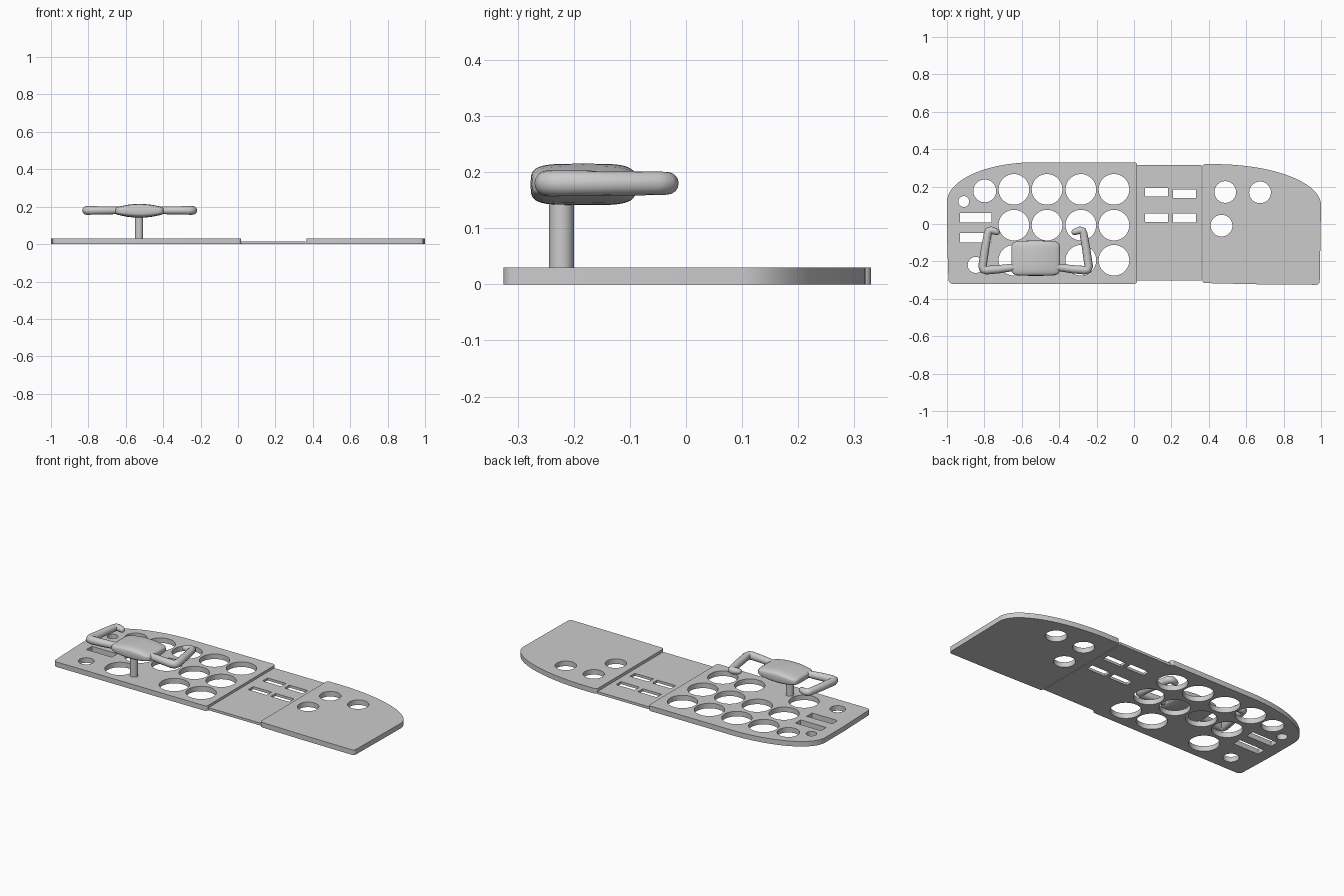
import bpy, bmesh, math
from math import sin, cos, pi

if "Cube" in bpy.data.objects:
    bpy.data.objects.remove(bpy.data.objects["Cube"])

CX = -0.526          # centre of the control yoke


def smooth(ob, angle=35):
    bpy.ops.object.select_all(action='DESELECT')
    ob.select_set(True)
    bpy.context.view_layer.objects.active = ob
    if ob.type == 'CURVE':
        bpy.ops.object.convert(target='MESH')
        ob = bpy.context.object
        bm = bmesh.new()
        bm.from_mesh(ob.data)
        bmesh.ops.remove_doubles(bm, verts=bm.verts, dist=1e-5)
        bmesh.ops.recalc_face_normals(bm, faces=bm.faces)
        bm.to_mesh(ob.data)
        bm.free()
    bpy.ops.object.shade_smooth_by_angle(angle=math.radians(angle))
    return ob


def arc(cx, cy, rx, ry, a0, a1, n=16):
    return [(cx + rx * cos(a0 + (a1 - a0) * i / n), cy + ry * sin(a0 + (a1 - a0) * i / n))
            for i in range(n + 1)]


def circle(x, y, r):
    return arc(x, y, r, r, 0, 2 * pi, 40)[:-1]


def slot(x0, x1, y0, y1):
    return [(x0, y0), (x1, y0), (x1, y1), (x0, y1)]


def panel(name, outline, holes, height):
    """Flat plate on z = 0 with cut-outs, from a filled 2D curve."""
    cu = bpy.data.curves.new(name, 'CURVE')
    cu.dimensions = '2D'
    cu.fill_mode = 'BOTH'
    cu.extrude = height / 2
    for pts in [outline] + holes:
        sp = cu.splines.new('POLY')
        sp.points.add(len(pts) - 1)
        for p, (x, y) in zip(sp.points, pts):
            p.co = (x, y, 0, 1)
        sp.use_cyclic_u = True
    ob = bpy.data.objects.new(name, cu)
    ob.location.z = height / 2
    bpy.context.collection.objects.link(ob)
    return smooth(ob)


# Left instrument panel
c = 0.015
left_outline = (arc(0.002, 0.315, c, c, 0, pi / 2, 4)
                + arc(-0.53, 0.117, 0.47, 0.213, pi / 2, pi, 24)
                + [(-1.0, -0.06)]
                + arc(-0.97, -0.298, 0.022, 0.022, pi, 1.5 * pi, 4)
                + arc(0.002, -0.305, c, c, 1.5 * pi, 2 * pi, 4))
gauge_x = (-0.642, -0.465, -0.284, -0.107)
holes = [circle(x, y, 0.082) for x in gauge_x for y in (0.185, -0.006, -0.194)
         if not (x == -0.465 and y == -0.194)]
holes += [circle(-0.798, 0.177, 0.061), circle(-0.91, 0.12, 0.029), circle(-0.846, -0.219, 0.043)]
holes += [slot(-0.93, -0.762, 0.009, 0.059), slot(-0.93, -0.762, -0.098, -0.047)]
panel('left_panel', left_outline, holes, 0.03)

# Thin centre panel
slots = [slot(x, x + 0.122, y, y + 0.046)
         for x, y in ((0.06, 0.146), (0.209, 0.139), (0.06, 0.011), (0.209, 0.009))]
panel('centre_panel', slot(0.016, 0.362, -0.302, 0.316), slots, 0.015)

# Right panel
right_outline = (arc(0.975, -0.305, 0.018, 0.02, -pi / 2, 0, 4)
                 + arc(0.43, 0.10, 0.57, 0.22, 0, pi / 2, 24)
                 + arc(0.38, 0.305, c, c, pi / 2, pi, 4)
                 + arc(0.38, -0.301, c, c, pi, 1.5 * pi, 4)
                 + [(0.64, -0.322)])
panel('right_panel', right_outline,
      [circle(0.488, 0.171, 0.058), circle(0.674, 0.169, 0.058), circle(0.468, -0.009, 0.058)], 0.03)

# Steering column
bpy.ops.mesh.primitive_cylinder_add(vertices=32, radius=0.022, depth=0.155,
                                    location=(CX - 0.003, -0.222, 0.0925))
column = bpy.context.object
column.name = 'steering_column'
smooth(column)

# Yoke hub, lofted from rounded sections along x
half = [(0.130, 0.062, 0.010), (0.127, 0.074, 0.016), (0.118, 0.085, 0.021),
        (0.10, 0.091, 0.025), (0.065, 0.093, 0.032), (0.03, 0.094, 0.036)]
sections = [(-x, w, h) for x, w, h in half] + [(0, 0.094, 0.037)] + half[::-1]
bm = bmesh.new()
rings = []
for x, w, h in sections:
    ring = []
    for i in range(40):
        a = 2 * pi * i / 40
        y = w * math.copysign(abs(cos(a)) ** 0.5, cos(a))
        z = h * math.copysign(abs(sin(a)) ** 0.5, sin(a))
        ring.append(bm.verts.new((CX + x, -0.183 + y, 0.178 + z)))
    rings.append(ring)
for r0, r1 in zip(rings, rings[1:]):
    for i in range(40):
        j = (i + 1) % 40
        bm.faces.new((r0[i], r0[j], r1[j], r1[i]))
bm.faces.new(rings[0])
bm.faces.new(rings[-1])
bmesh.ops.recalc_face_normals(bm, faces=bm.faces)
me = bpy.data.meshes.new('yoke_hub')
bm.to_mesh(me)
bm.free()
hub = bpy.data.objects.new('yoke_hub', me)
bpy.context.collection.objects.link(hub)
smooth(hub, 60)

# Yoke handles: swept tubes, one per side (offset from centre, y, radius)
path = [(0.08, -0.225, 0.019), (0.13, -0.233, 0.020), (0.20, -0.242, 0.022), (0.262, -0.247, 0.023),
        (0.279, -0.243, 0.0235), (0.284, -0.226, 0.023), (0.27, -0.13, 0.022), (0.256, -0.052, 0.021),
        (0.251, -0.037, 0.0205), (0.238, -0.033, 0.020), (0.215, -0.040, 0.018), (0.199, -0.046, 0.014),
        (0.193, -0.048, 0.006)]
for side, name in ((-1, 'left_handle'), (1, 'right_handle')):
    cu = bpy.data.curves.new(name, 'CURVE')
    cu.dimensions = '3D'
    cu.bevel_depth = 1.0
    cu.bevel_resolution = 6
    cu.use_fill_caps = True
    sp = cu.splines.new('POLY')
    sp.points.add(len(path) - 1)
    for p, (x, y, r) in zip(sp.points, path):
        p.co = (CX + side * x, y, 0.18, 1)
        p.radius = r
    ob = bpy.data.objects.new(name, cu)
    bpy.context.collection.objects.link(ob)
    smooth(ob, 60)
